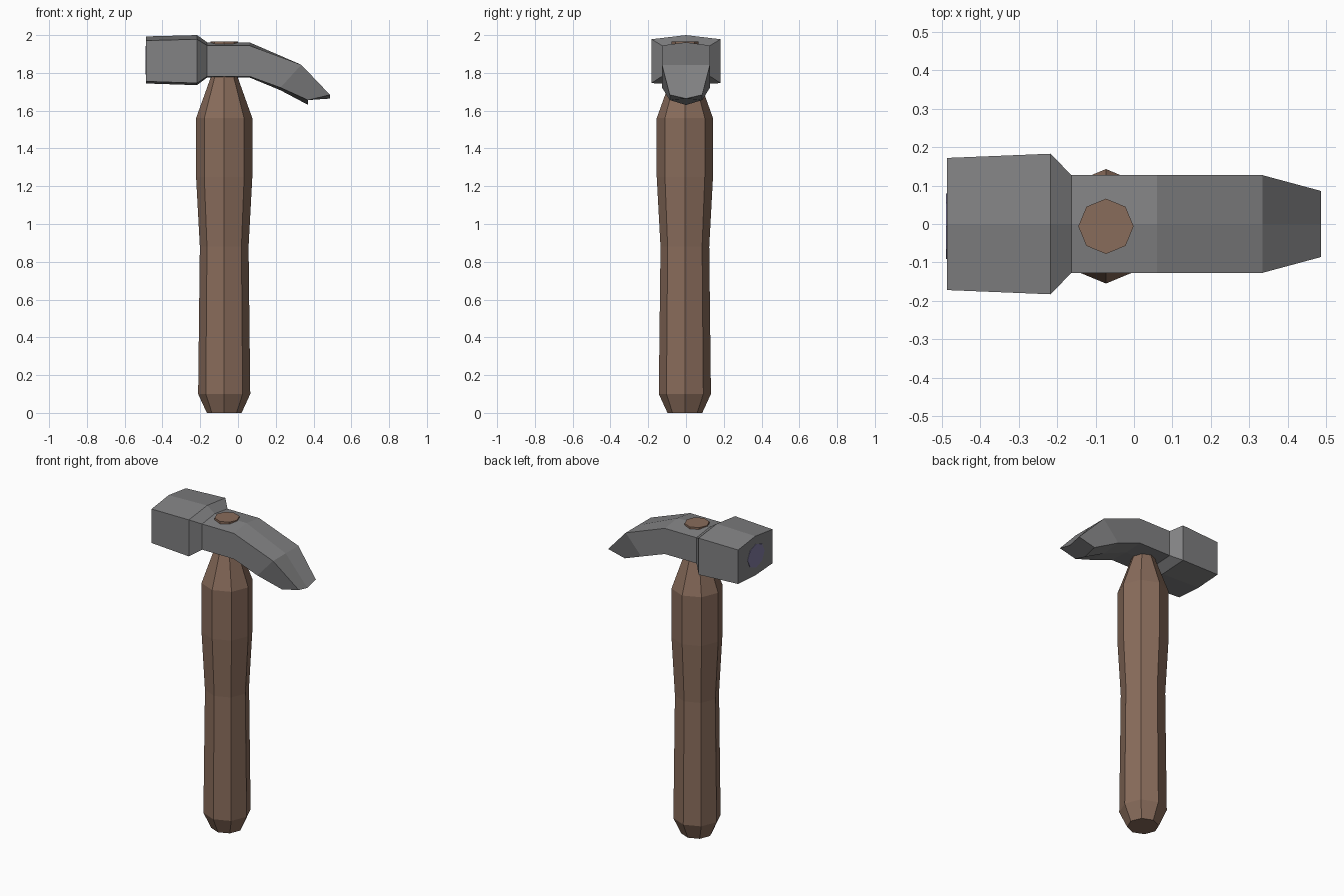
import bpy, bmesh
from math import cos, sin, pi

if "Cube" in bpy.data.objects:
    bpy.data.objects.remove(bpy.data.objects["Cube"])


def material(name, rgb):
    m = bpy.data.materials.new(name)
    m.diffuse_color = (*rgb, 1)
    m.use_nodes = True
    m.node_tree.nodes["Principled BSDF"].inputs["Base Color"].default_value = m.diffuse_color
    return m


steel = material("steel_grey", (0.22, 0.22, 0.225))
wood = material("wood_brown", (0.25, 0.15, 0.105))
violet = material("dull_violet", (0.22, 0.20, 0.36))


def loft(name, rings, mat):
    """Skin a closed solid through rings of equal point count."""
    bm = bmesh.new()
    loops = [[bm.verts.new(p) for p in r] for r in rings]
    n = len(loops[0])
    for a, b in zip(loops, loops[1:]):
        for i in range(n):
            j = (i + 1) % n
            bm.faces.new((a[i], a[j], b[j], b[i]))
    bm.faces.new(loops[0][::-1])
    bm.faces.new(loops[-1])
    bmesh.ops.recalc_face_normals(bm, faces=bm.faces)
    me = bpy.data.meshes.new(name)
    bm.to_mesh(me)
    bm.free()
    me.materials.append(mat)
    ob = bpy.data.objects.new(name, me)
    bpy.context.collection.objects.link(ob)
    return ob


OCT = [(cos(i * pi / 4), sin(i * pi / 4)) for i in range(8)]

# Octagonal wooden handle, running through the head
profile = [(0, 0.092), (0.1, 0.138), (0.88, 0.129), (1.25, 0.149),
           (1.56, 0.149), (1.775, 0.072), (1.967, 0.072)]
loft("handle", [[(-0.073 + r * c, -0.006 + r * s, z) for c, s in OCT]
                for z, r in profile], wood)


# Head: ridged six-sided sections given by top ridge, top side, bottom side, bottom ridge
def section(w, top, top_side, low_side, low):
    (tx, tz), (ax, az), (bx, bz), (lx, lz) = top, top_side, low_side, low
    return [(tx, 0, tz), (ax, w, az), (bx, w, bz),
            (lx, 0, lz), (bx, -w, bz), (ax, -w, az)]


def upright(x, w, *zs):
    return section(w, *[(x, z) for z in zs])


loft("hammer_head", [
    upright(-0.487, 0.172, 1.993, 1.971, 1.755, 1.744),
    upright(-0.217, 0.183, 2.000, 1.978, 1.746, 1.735),
    upright(-0.163, 0.127, 1.962, 1.945, 1.782, 1.776),
    upright(0.06, 0.127, 1.962, 1.945, 1.782, 1.776),
    section(0.127, (0.335, 1.843), (0.335, 1.843), (0.225, 1.722), (0.225, 1.708)),
    section(0.086, (0.487, 1.664), (0.487, 1.684), (0.37, 1.656), (0.372, 1.63)),
], steel)

# Tinted patch on the striking face
loft("face_patch", [[(x, 0.085 * c - 0.006, 1.867 + 0.075 * s) for c, s in OCT]
                    for x in (-0.486, -0.489)], violet)
